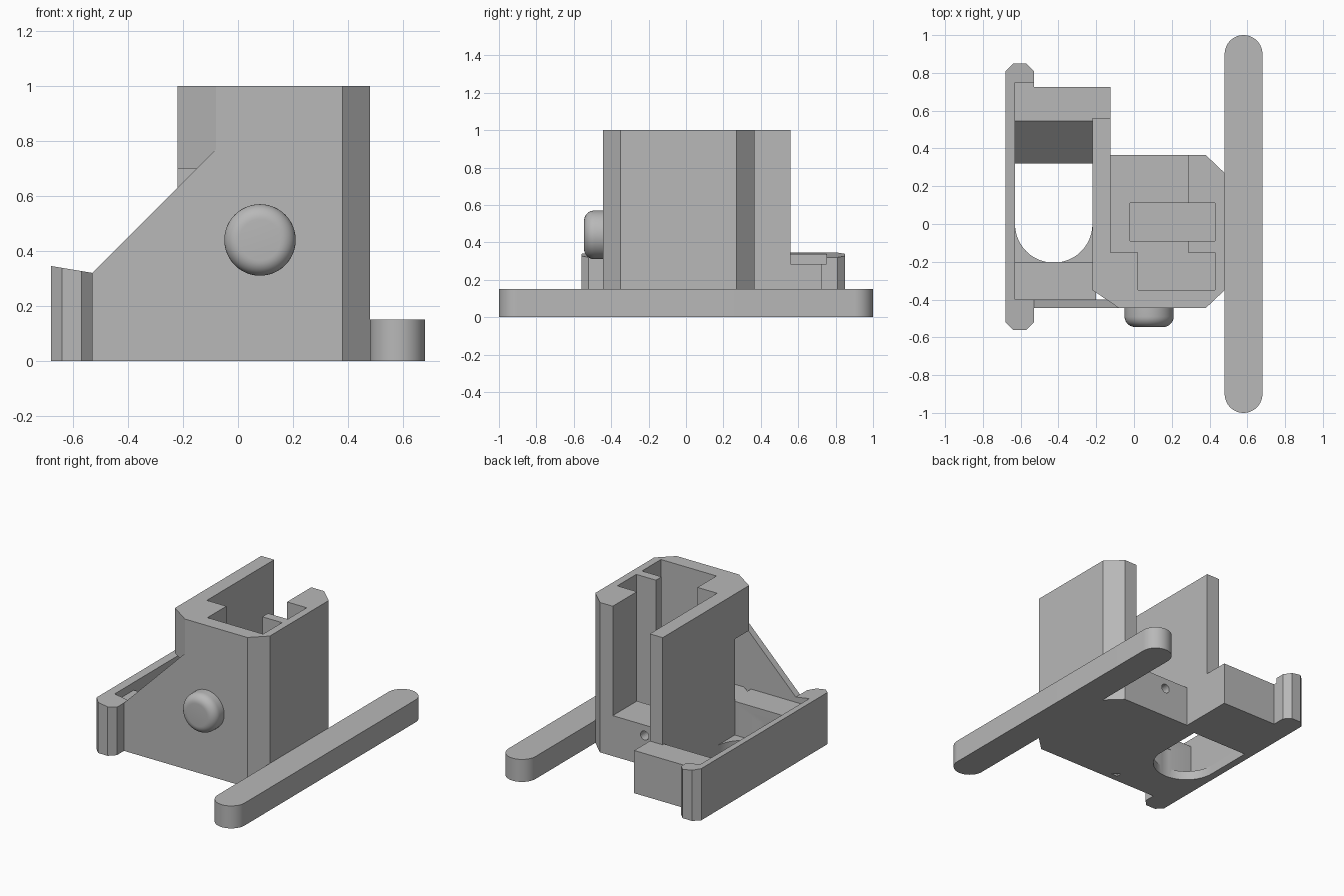
import bpy, bmesh, math
from mathutils import Matrix, Vector

if "Cube" in bpy.data.objects:
    bpy.data.objects.remove(bpy.data.objects["Cube"], do_unlink=True)

grey = bpy.data.materials.new("plain_grey")
grey.use_nodes = True
colour = (0.48, 0.48, 0.48, 1)
grey.diffuse_color = colour
grey.node_tree.nodes["Principled BSDF"].inputs["Base Color"].default_value = colour

# Each extrusion axis maps outline (u, v) and depth d to x, y, z
PLACE = {
    "x": lambda u, v, d: (d, u, v),
    "y": lambda u, v, d: (u, d, v),
    "z": lambda u, v, d: (u, v, d),
}


def prism(name, outline, start, end, axis="z"):
    """Extrude a closed outline along an axis."""
    bm = bmesh.new()
    place = PLACE[axis]
    face = bm.faces.new([bm.verts.new(place(u, v, start)) for u, v in outline])
    result = bmesh.ops.extrude_face_region(bm, geom=[face])
    shift = Vector(place(0, 0, end - start))
    for v in result["geom"]:
        if isinstance(v, bmesh.types.BMVert):
            v.co += shift
    bmesh.ops.recalc_face_normals(bm, faces=bm.faces)
    mesh = bpy.data.meshes.new(name)
    bm.to_mesh(mesh)
    bm.free()
    mesh.materials.append(grey)
    obj = bpy.data.objects.new(name, mesh)
    bpy.context.collection.objects.link(obj)
    return obj


def rect(u0, u1, v0, v1):
    return [(u0, v0), (u1, v0), (u1, v1), (u0, v1)]


def arc(cu, cv, r, a0, a1, steps=24):
    angles = [math.radians(a0 + (a1 - a0) * i / steps) for i in range(steps + 1)]
    return [(cu + r * math.cos(a), cv + r * math.sin(a)) for a in angles]


def cut(obj, cutter):
    """Subtract a cutter and bake the result."""
    cutter.hide_render = True
    mod = obj.modifiers.new("cut", "BOOLEAN")
    mod.operation = "DIFFERENCE"
    mod.solver = "EXACT"
    mod.object = cutter
    bpy.context.view_layer.update()
    deps = bpy.context.evaluated_depsgraph_get()
    mesh = bpy.data.meshes.new_from_object(obj.evaluated_get(deps))
    obj.modifiers.clear()
    obj.data = mesh
    bpy.data.objects.remove(cutter, do_unlink=True)


def smooth(obj):
    bpy.ops.object.select_all(action="DESELECT")
    obj.select_set(True)
    bpy.context.view_layer.objects.active = obj
    bpy.ops.object.shade_smooth_by_angle(angle=math.radians(35))


# Long side bar with rounded ends
bar = prism("side_bar", arc(0.58, 0.9, 0.1, 0, 180) + arc(0.58, -0.9, 0.1, 180, 360), 0, 0.15)
smooth(bar)

# Tower: solid foot below, open channel above
front_outline = [(-0.22, -0.35), (-0.08, -0.445), (0.38, -0.445),
                 (0.48, -0.35), (0.48, 0.27), (0.38, 0.365)]
FLOOR = 0.27
foot = prism("tower_foot", [(-0.22, 0.365)] + front_outline, 0, FLOOR)
channel = [(0.285, 0.365), (0.285, 0.11), (0.43, 0.11), (0.43, -0.09), (0.285, -0.09),
           (0.285, -0.15), (0.43, -0.15), (0.43, -0.35), (0.02, -0.35), (0.02, -0.15),
           (-0.125, -0.15), (-0.125, 0.56)]
shell = prism("tower_walls", [(-0.22, 0.56)] + front_outline + channel, FLOOR, 1)

# Pocket in the channel floor, and the screw hole leading into it
cut(foot, prism("pocket_cutter", rect(-0.02, 0.43, -0.09, 0.11), 0.1, 0.4))
cut(foot, prism("screw_cutter", arc(0.05, 0.2, 0.03, 0, 345, 23), 0.05, 0.5, "y"))

# Recess in the tower wall beside the tray
cut(shell, prism("recess_cutter", rect(-0.3, -0.07, -0.4, -0.2), 0.285, 0.7))

# Sloping front gusset
prism("front_gusset", [(-0.55, 0), (-0.08, 0), (-0.08, 0.77), (-0.53, 0.32), (-0.55, 0.32)],
      -0.445, -0.4, "y")

# Tray with raised ends, a ramp and a round-ended opening
tray_side = [(-0.41, 0), (0.725, 0), (0.725, 0.285), (0.545, 0.285),
             (0.32, 0.06), (-0.2, 0.06), (-0.2, 0.285), (-0.41, 0.285)]
tray = prism("tray", tray_side, -0.65, -0.2, "x")
opening = [(-0.22, 0.32), (-0.63, 0.32)] + arc(-0.425, 0, 0.205, 180, 360)
cut(tray, prism("opening_cutter", opening, -0.1, 0.2))
smooth(tray)
prism("tray_back_block", rect(0.365, 0.725, 0, 0.285), -0.22, -0.125, "x")
prism("tray_rail_filler", rect(-0.65, -0.53, 0.7, 0.76), 0, 0.285)

# Edge rail: thin wall with thick chamfered ends and a sloping top
rail_outline = [(-0.68, -0.52), (-0.64, -0.56), (-0.57, -0.56), (-0.53, -0.52),
                (-0.53, -0.4), (-0.63, -0.4), (-0.63, 0.75), (-0.53, 0.75),
                (-0.53, 0.81), (-0.57, 0.85), (-0.64, 0.85), (-0.68, 0.81)]
rail = prism("edge_rail", rail_outline, 0, 0.32)
for v in rail.data.vertices:
    if v.co.z > 0.1:
        v.co.z = 0.32 - (v.co.x + 0.53) / 6

# Rounded knob on the front
R, FILLET = 0.13, 0.055
bm = bmesh.new()
profile = [(0, 0), (R, 0)] + arc(R - FILLET, 0.1 - FILLET, FILLET, 0, 90, 8) + [(0, 0.1)]
verts = [bm.verts.new((r, 0, h)) for r, h in profile]
edges = [bm.edges.new(pair) for pair in zip(verts, verts[1:])]
bmesh.ops.spin(bm, geom=verts + edges, cent=(0, 0, 0), axis=(0, 0, 1),
               angle=math.tau, steps=48, use_merge=True)
bmesh.ops.remove_doubles(bm, verts=bm.verts, dist=0.0001)
bmesh.ops.transform(bm, verts=bm.verts, matrix=Matrix.Translation((0.08, -0.445, 0.44))
                    @ Matrix.Rotation(math.pi / 2, 4, "X"))
bmesh.ops.recalc_face_normals(bm, faces=bm.faces)
mesh = bpy.data.meshes.new("front_knob")
bm.to_mesh(mesh)
bm.free()
mesh.materials.append(grey)
knob = bpy.data.objects.new("front_knob", mesh)
bpy.context.collection.objects.link(knob)
smooth(knob)
